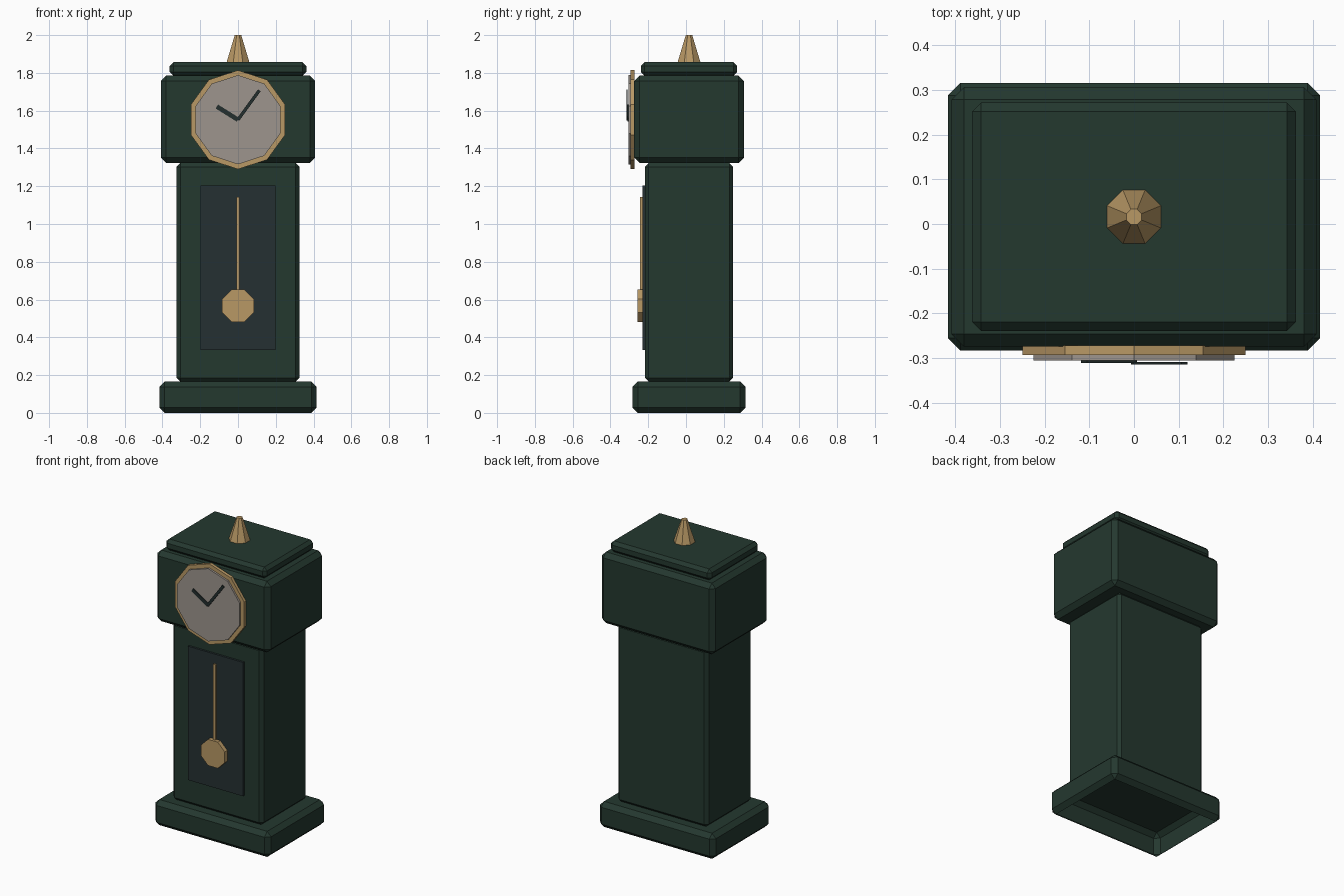
import bpy, bmesh, math
from mathutils import Matrix, Vector

if "Cube" in bpy.data.objects:
    bpy.data.objects.remove(bpy.data.objects["Cube"])

CY = 0.016          # depth centre of the case
DIAL_Z = 1.552      # height of the dial centre


def material(name, rgb):
    lin = [((c / 255 + 0.055) / 1.055) ** 2.4 for c in rgb]
    m = bpy.data.materials.new(name)
    m.diffuse_color = (*lin, 1)
    m.use_nodes = True
    m.node_tree.nodes["Principled BSDF"].inputs["Base Color"].default_value = m.diffuse_color
    return m


GREEN = material("dark green paint", (36, 56, 47))
PANEL = material("dark slate", (37, 48, 50))
BRASS = material("brass", (184, 152, 101))
DIAL = material("warm grey", (157, 149, 141))
HAND = material("dark hands", (35, 46, 45))


def finish(bm, name, mat):
    bmesh.ops.recalc_face_normals(bm, faces=bm.faces)
    me = bpy.data.meshes.new(name)
    bm.to_mesh(me)
    bm.free()
    me.materials.append(mat)
    ob = bpy.data.objects.new(name, me)
    bpy.context.collection.objects.link(ob)
    return ob


def box(name, mat, x, y, z, bevel=0.0, open_bottom=False, matrix=None):
    """Box from (min, max) ranges, optionally chamfered."""
    bm = bmesh.new()
    bmesh.ops.create_cube(bm, size=1)
    size = [r[1] - r[0] for r in (x, y, z)]
    mid = [(r[1] + r[0]) / 2 for r in (x, y, z)]
    bm.transform(Matrix.Translation(mid) @ Matrix.Diagonal((*size, 1)))
    if bevel:
        bmesh.ops.bevel(bm, geom=bm.edges[:], offset=bevel, segments=1,
                        affect='EDGES', profile=0.5)
    if matrix:
        bm.transform(matrix)
    bmesh.ops.recalc_face_normals(bm, faces=bm.faces)
    if open_bottom:
        bm.normal_update()
        low = [f for f in bm.faces if f.normal.z < -0.9]
        bmesh.ops.delete(bm, geom=low, context='FACES')
    me_ob = finish(bm, name, mat)
    return me_ob


def prism(name, mat, centre, sides, r0, r1, d0, d1, axis, turn=0.0):
    """Regular prism or frustum running from d0 to d1 along axis y or z."""
    bm = bmesh.new()
    rings = []
    for r, d in ((r0, d0), (r1, d1)):
        ring = []
        for i in range(sides):
            a = turn + math.tau * i / sides
            u, v = r * math.sin(a), r * math.cos(a)
            p = (u, d, v) if axis == 'y' else (u, v, d)
            ring.append(bm.verts.new(Vector(p) + Vector(centre)))
        rings.append(ring)
        bm.faces.new(ring)
    for i in range(sides):
        j = (i + 1) % sides
        bm.faces.new((rings[0][i], rings[0][j], rings[1][j], rings[1][i]))
    return finish(bm, name, mat)


# Case: name, half width, half depth, bottom, top, chamfer
for name, hx, hy, z0, z1, bev in (
        ("base", 0.416, 0.299, 0.0, 0.166, 0.028),
        ("trunk", 0.325, 0.234, 0.166, 1.323, 0.02),
        ("hood", 0.408, 0.290, 1.323, 1.785, 0.028),
        ("crown", 0.362, 0.255, 1.785, 1.857, 0.02)):
    box(name, GREEN, (-hx, hx), (CY - hy, CY + hy), (z0, z1), bev,
        open_bottom=(name == "base"))

# Finial on the crown
prism("finial", BRASS, (0, CY, 0), 8, 0.065, 0.0185, 1.857, 2.0, 'z', math.pi / 8)

# Trunk window panel and pendulum
box("trunk_panel", PANEL, (-0.198, 0.198), (-0.231, -0.215), (0.334, 1.203))
box("pendulum_rod", BRASS, (-0.009, 0.009), (-0.243, -0.230), (0.60, 1.142))
prism("pendulum_bob", BRASS, (0, 0, 0.567), 8, 0.092, 0.092, -0.258, -0.230,
      'y', math.pi / 8)

# Ten-sided bezel and dial
prism("bezel", BRASS, (0, 0, DIAL_Z), 10, 0.262, 0.262, -0.293, -0.272, 'y')
prism("dial", DIAL, (0, 0, DIAL_Z), 10, 0.236, 0.236, -0.3055, -0.290, 'y')

# Hands, swung about the dial centre
for name, length, width, y, deg in (
        ("hour_hand", 0.132, 0.024, (-0.311, -0.305), -58),
        ("minute_hand", 0.192, 0.017, (-0.3145, -0.3085), 36)):
    box(name, HAND, (-width / 2, width / 2), y, (0, length),
        matrix=Matrix.Translation((0, 0, DIAL_Z))
        @ Matrix.Rotation(math.radians(deg), 4, 'Y'))
